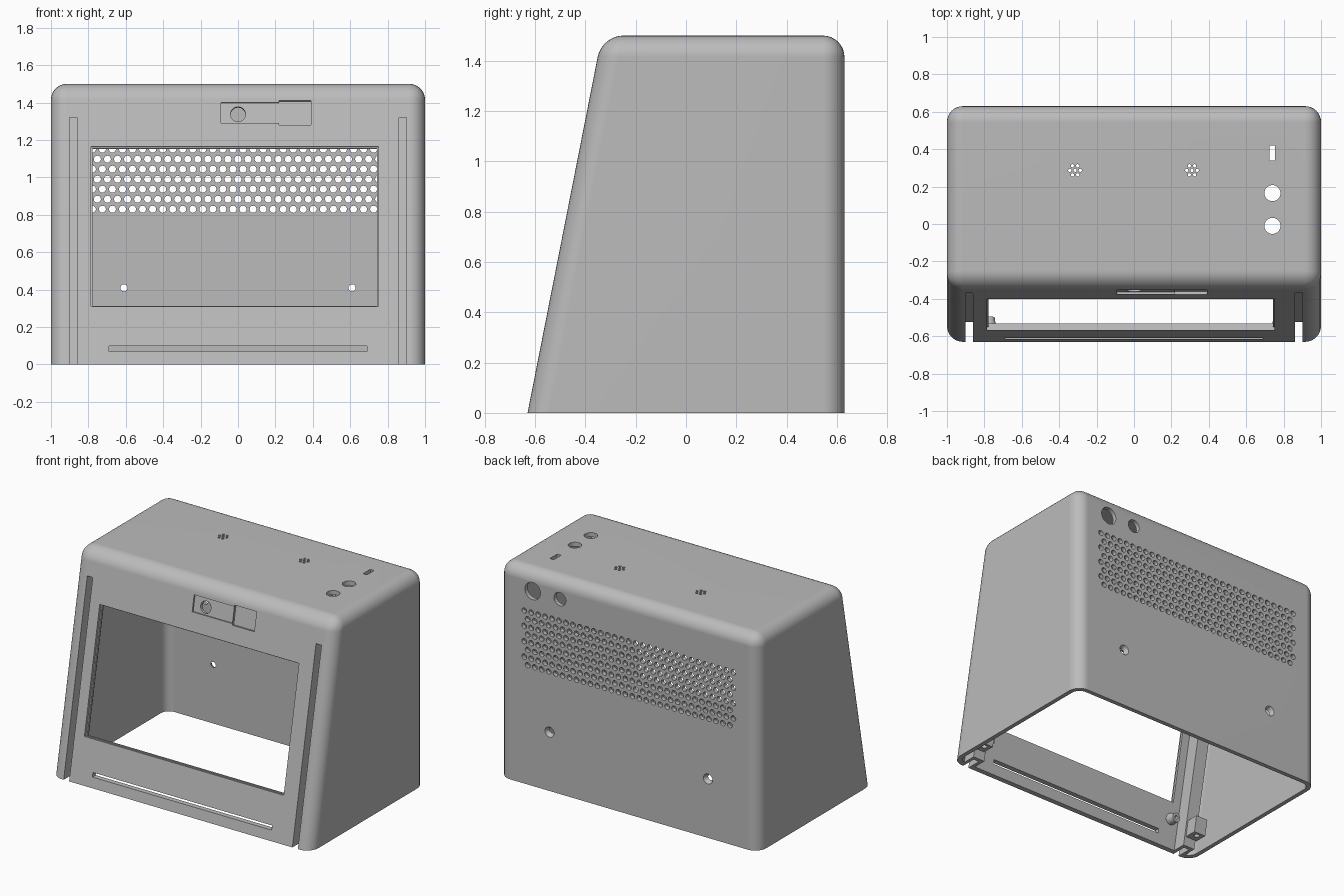
import bpy, bmesh, math
from mathutils import Matrix, Vector

cube = bpy.data.objects.get("Cube")
if cube:
    bpy.data.objects.remove(cube, do_unlink=True)

SLOPE = 0.197                      # front face leans back this much per unit of height
FRONT, BACK, HEIGHT = -0.63, 0.63, 1.5
WALL = 0.03
a = math.atan(SLOPE)
ca, sa = math.cos(a), math.sin(a)
# Frames on the front face: SHEAR keeps depth horizontal, TILT goes square into the face
SHEAR = Matrix(((1, 0, 0, 0), (0, 1, SLOPE, FRONT), (0, 0, 1, 0), (0, 0, 0, 1)))
TILT = Matrix(((1, 0, 0, 0), (0, ca, SLOPE, FRONT), (0, -sa, 1, 0), (0, 0, 0, 1)))
WORLD = Matrix.Identity(4)
ALONG_Y = Matrix.Rotation(math.radians(-90), 4, "X")

grey = bpy.data.materials.new("plain grey")
grey.use_nodes = True
grey.diffuse_color = (0.5, 0.5, 0.5, 1)
grey.node_tree.nodes["Principled BSDF"].inputs["Base Color"].default_value = grey.diffuse_color


def make(name, bm):
    bmesh.ops.recalc_face_normals(bm, faces=bm.faces)
    mesh = bpy.data.meshes.new(name)
    bm.to_mesh(mesh)
    bm.free()
    mesh.materials.append(grey)
    obj = bpy.data.objects.new(name, mesh)
    bpy.context.collection.objects.link(obj)
    return obj


def box(bm, frame, x, y, z):
    low, high = Vector((x[0], y[0], z[0])), Vector((x[1], y[1], z[1]))
    place = Matrix.Translation((low + high) / 2) @ Matrix.Diagonal((high - low).to_4d())
    bmesh.ops.create_cube(bm, size=1, matrix=frame @ place)


def rod(bm, matrix, r1, r2, depth, sides=24):
    bmesh.ops.create_cone(bm, cap_ends=True, segments=sides, radius1=r1, radius2=r2,
                          depth=depth, matrix=matrix)


def back_hole(bm, x, z, inner, outer, sides=24):
    rod(bm, Matrix.Translation((x, BACK - WALL / 2, z)) @ ALONG_Y, inner, outer, WALL * 1.1, sides)


def top_hole(bm, x, y, r, sides=24):
    rod(bm, Matrix.Translation((x, y, HEIGHT)), r, r, 0.2, sides)


def hull(name, half, front, back, bottom, top, radius):
    """Sloped-front block with every edge rounded except around the base."""
    bm = bmesh.new()
    box(bm, SHEAR, (-half, half), (front - FRONT, 1), (bottom, top))
    for v in bm.verts:
        if v.co.y > 0.2:
            v.co.y = back
    edges = [e for e in bm.edges if max(v.co.z for v in e.verts) > bottom + 0.1]
    bmesh.ops.bevel(bm, geom=edges, offset=radius, segments=8, profile=0.5, affect="EDGES")
    return make(name, bm)


def combine(obj, tool, operation):
    mod = obj.modifiers.new(operation.title(), "BOOLEAN")
    mod.operation, mod.object, mod.solver = operation, tool, "EXACT"
    bpy.context.view_layer.update()
    result = bpy.data.meshes.new_from_object(obj.evaluated_get(bpy.context.evaluated_depsgraph_get()))
    obj.modifiers.clear()
    obj.data = result
    bpy.data.objects.remove(tool, do_unlink=True)


def finish(obj):
    bpy.ops.object.select_all(action="DESELECT")
    obj.select_set(True)
    bpy.context.view_layer.objects.active = obj
    bpy.ops.object.shade_smooth_by_angle(angle=math.radians(30))
    weighted = obj.modifiers.new("Even Normals", "WEIGHTED_NORMAL")
    weighted.keep_sharp = True


# Hollow shell, open underneath
shell = hull("case_shell", 1, FRONT, BACK, 0, HEIGHT, 0.085)
combine(shell, hull("hollow", 1 - WALL, FRONT + 0.036, BACK - WALL, -0.2, HEIGHT - WALL, 0.06), "DIFFERENCE")

# Guide rails behind the two long slots
bm = bmesh.new()
for s in (-1, 1):
    box(bm, SHEAR, sorted((s * 0.835, s * 0.925)), (0.015, 0.13), (0, 1.36))
combine(shell, make("rails", bm), "UNION")

# First cuts: slots, window rebate, shallow pocket, vents and drilled holes
bm = bmesh.new()
for s in (-1, 1):
    box(bm, SHEAR, sorted((s * 0.86, s * 0.902)), (-0.1, 0.105), (-0.1, 1.32))
box(bm, TILT, (-0.785, 0.75), (-0.1, 0.018), (0.31, 1.165))
box(bm, TILT, (-0.09, 0.22), (-0.05, 0.012), (1.29, 1.40))
box(bm, SHEAR, (-0.69, 0.69), (-0.1, 0.1), (0.07, 0.1))
PITCH = 0.0537
for row in range(8):
    shift = 0.5 if row % 2 == 0 else 0
    for col in range(-15, 16 if not shift else 15):
        back_hole(bm, (col + shift) * PITCH, 0.83 + row * 0.0535, 0.019, 0.019, 12)
for x in (-0.61, 0.61):
    back_hole(bm, x, 0.41, 0.018, 0.036)
back_hole(bm, 0.53, 1.357, 0.046, 0.046)
back_hole(bm, 0.74, 1.357, 0.06, 0.06)
for y in (-0.01, 0.165):
    top_hole(bm, 0.74, y, 0.043, 32)
box(bm, WORLD, (0.725, 0.755), (0.34, 0.42), (1.4, 1.6))
for x in (-0.315, 0.31):
    top_hole(bm, x, 0.287, 0.009, 10)
    for i in range(6):
        t = i * math.pi / 3
        top_hole(bm, x + 0.028 * math.cos(t), 0.287 + 0.028 * math.sin(t), 0.009, 10)
combine(shell, make("first_cuts", bm), "DIFFERENCE")

# Second cuts: window opening, deeper pocket and lens hole
bm = bmesh.new()
box(bm, TILT, (-0.777, 0.742), (-0.1, 0.1), (0.315, 1.158))
box(bm, TILT, (0.22, 0.39), (-0.05, 0.018), (1.28, 1.41))
rod(bm, TILT @ Matrix.Translation((0, 0, 1.34)) @ ALONG_Y, 0.04, 0.04, 0.2)
combine(shell, make("second_cuts", bm), "DIFFERENCE")
finish(shell)

# Screw bosses and rail blocks inside the front
for side, s in (("right", -1), ("left", 1)):
    bm = bmesh.new()
    rod(bm, TILT @ Matrix.Translation((s * 0.775, 0.06, 0.2)) @ ALONG_Y, 0.04, 0.03, 0.065)
    boss = make(side + "_screw_boss", bm)
    bm = bmesh.new()
    rod(bm, TILT @ Matrix.Translation((s * 0.775, 0.085, 0.2)) @ ALONG_Y, 0.013, 0.013, 0.06, 16)
    combine(boss, make("boss_hole", bm), "DIFFERENCE")
    finish(boss)

    bm = bmesh.new()
    box(bm, SHEAR, sorted((s * 0.845, s * 0.935)), (0.125, 0.215), (0.06, 0.17))
    block = make(side + "_rail_block", bm)
    bm = bmesh.new()
    rod(bm, Matrix.Translation((s * 0.89, -0.435, 0.06)), 0.018, 0.018, 0.1, 16)
    combine(block, make("block_hole", bm), "DIFFERENCE")
    finish(block)
